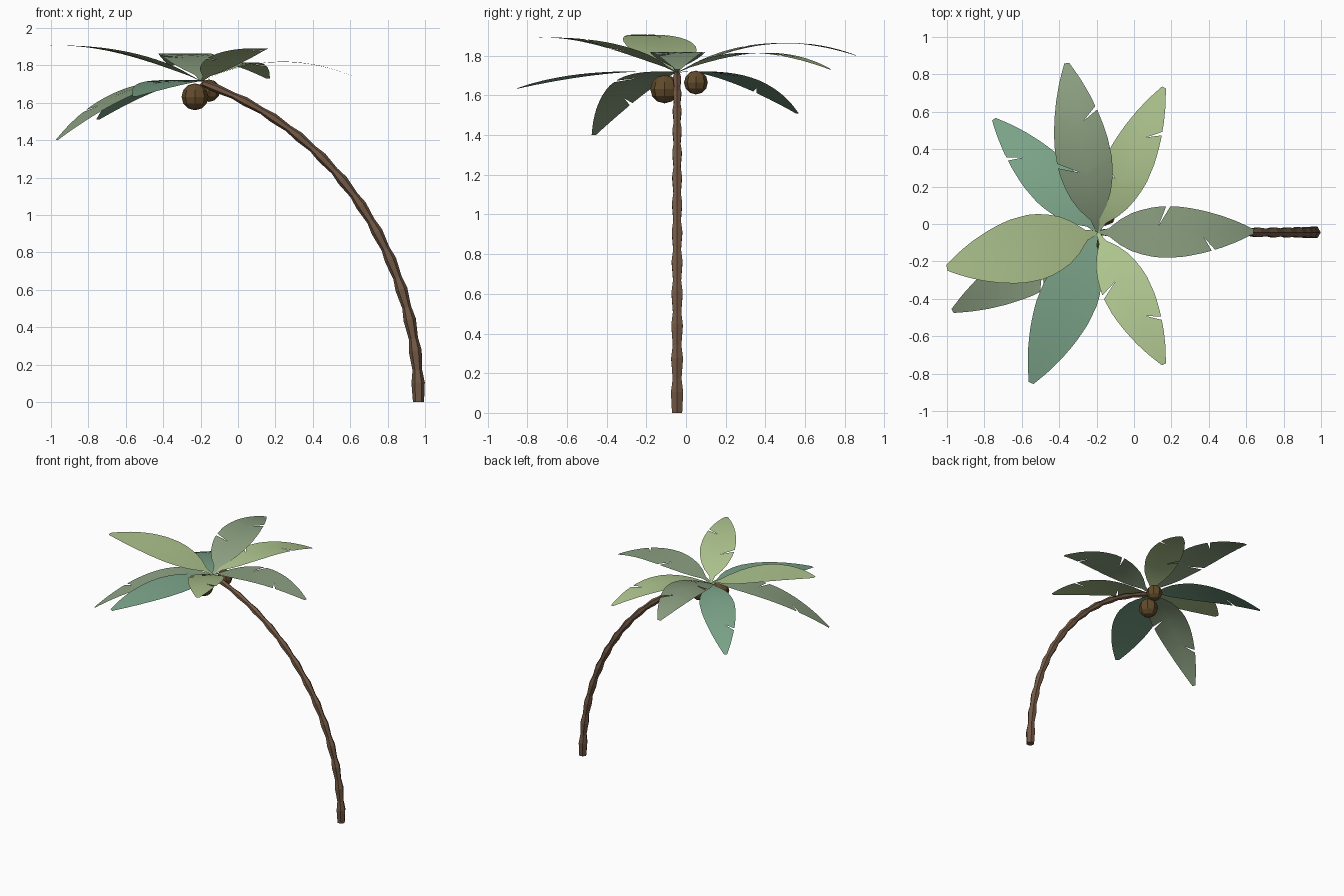
import bpy
import bmesh
import math
from mathutils import Vector

if "Cube" in bpy.data.objects:
    bpy.data.objects.remove(bpy.data.objects["Cube"])


def material(name, rgb):
    m = bpy.data.materials.new(name)
    m.diffuse_color = (*rgb, 1)
    m.use_nodes = True
    m.node_tree.nodes["Principled BSDF"].inputs["Base Color"].default_value = m.diffuse_color
    return m


BARK = material("bark", (0.17, 0.10, 0.06))
HUSK = material("husk", (0.12, 0.07, 0.025))
LIGHT = material("light_green", (0.42, 0.55, 0.27))
MID = material("mid_green", (0.26, 0.35, 0.22))
TEAL = material("teal_green", (0.20, 0.37, 0.25))


def finish(name, bm, mat, smooth=False):
    me = bpy.data.meshes.new(name)
    bm.to_mesh(me)
    bm.free()
    me.materials.append(mat)
    for p in me.polygons:
        p.use_smooth = smooth
    ob = bpy.data.objects.new(name, me)
    bpy.context.collection.objects.link(ob)
    return ob


# Trunk: hexagonal rings along a leaning curve, radius alternating per segment
P = [Vector(p) for p in ((0.965, -0.045, 0), (0.97, -0.045, 0.75),
                         (0.55, -0.045, 1.45), (-0.19, -0.045, 1.705))]


def path(t):
    s = 1 - t
    return s**3 * P[0] + 3*s*s*t * P[1] + 3*s*t*t * P[2] + t**3 * P[3]


def path_dir(t):
    s = 1 - t
    return (s*s * (P[1]-P[0]) + 2*s*t * (P[2]-P[1]) + t*t * (P[3]-P[2])).normalized()


SEGMENTS, SIDES = 13, 6
bm = bmesh.new()
rings = []
stations = [(0, 0.9)]
for i in range(SEGMENTS):
    stations += [((i + 0.6) / SEGMENTS, 1.1), ((i + 1) / SEGMENTS, 0.8)]
for t, f in stations:
    r = f * (0.033 - 0.012 * t)
    side = Vector((0, 1, 0))
    up = side.cross(path_dir(t)) if t else Vector((1, 0, 0))
    rings.append([bm.verts.new(path(t) + r * (math.cos(a) * up + math.sin(a) * side))
                  for a in (math.tau * k / SIDES for k in range(SIDES))])
for a, b in zip(rings, rings[1:]):
    for k in range(SIDES):
        n = (k + 1) % SIDES
        bm.faces.new((a[k], a[n], b[n], b[k]))
bm.faces.new(rings[0])
bm.faces.new(rings[-1])
bmesh.ops.recalc_face_normals(bm, faces=bm.faces)
finish("trunk", bm, BARK)

# Coconuts: low-poly faceted spheres
for i, (pos, r) in enumerate((((-0.23, -0.108, 1.632), 0.072),
                              ((-0.155, 0.05, 1.665), 0.060))):
    bm = bmesh.new()
    bmesh.ops.create_uvsphere(bm, u_segments=8, v_segments=6, radius=r)
    bmesh.ops.translate(bm, verts=bm.verts, vec=pos)
    finish(f"coconut_{i + 1}", bm, HUSK)

# Leaves: arched blades, level across, with narrow slits cut in from the edges
ROOT = Vector((-0.195, -0.045, 1.715))
OUTLINE = ((0, 0.05), (0.07, 0.14), (0.14, 0.48), (0.22, 0.74), (0.32, 0.93), (0.42, 1),
           (0.55, 0.97), (0.68, 0.82), (0.8, 0.61), (0.9, 0.38), (1, 0.09))


def outline(t):
    for (t0, w0), (t1, w1) in zip(OUTLINE, OUTLINE[1:]):
        if t <= t1:
            return w0 + (w1 - w0) * (t - t0) / (t1 - t0)
    return OUTLINE[-1][1]


def leaf(name, tip, z_mid, half, mat, slits=()):
    tip = Vector(tip)
    ctrl = (ROOT + tip) / 2
    ctrl.z = 2 * z_mid - (ROOT.z + tip.z) / 2
    d = tip - ROOT
    across = Vector((-d.y, d.x, 0)).normalized()

    def spine(t):
        return (1-t)**2 * ROOT + 2*t*(1-t) * ctrl + t*t * tip

    # extra rows of points at every slit
    gap = 0.012
    rows = [k / 18 for k in range(19)
            if all(abs(k / 18 - s) > 1.6 * gap for s, _ in slits)]
    for s, _ in slits:
        rows += [s - gap, s, s + gap]
    bm = bmesh.new()
    grid = []
    for t in sorted(rows):
        te = t + 0.36 * t * (1 - t)
        row = []
        for side in (1, 0, -1):
            if (t, side) in slits:
                u, f = t + 0.25 * (te - t), 0.25
            else:
                u, f = (te, 1) if side else (t, 0)
            row.append(bm.verts.new(spine(u) + across * side * f * half * outline(u)))
        grid.append(row)
    for a, b in zip(grid, grid[1:]):
        for k in (0, 1):
            bm.faces.new((a[k], a[k+1], b[k+1], b[k]))
    finish(name, bm, mat, smooth=True)


L, R = 1, -1
leaf("leaf_right", (0.64, -0.04, 1.73), 1.82, 0.138, MID, ((0.37, L), (0.66, R)))
leaf("leaf_back_right", (0.16, 0.73, 1.73), 1.815, 0.128, LIGHT, ((0.33, L), (0.65, R)))
leaf("leaf_back", (-0.36, 0.86, 1.80), 1.86, 0.148, MID, ((0.34, L), (0.63, R)))
leaf("leaf_back_left", (-0.75, 0.56, 1.51), 1.685, 0.13, TEAL, ((0.67, L),))
leaf("leaf_left", (-1.0, -0.235, 1.905), 1.865, 0.178, LIGHT)
leaf("leaf_front_left", (-0.97, -0.465, 1.40), 1.66, 0.135, MID, ((0.38, L), (0.67, R)))
leaf("leaf_front", (-0.55, -0.85, 1.635), 1.71, 0.155, TEAL)
leaf("leaf_front_right", (0.16, -0.75, 1.89), 1.855, 0.13, LIGHT, ((0.33, R), (0.63, L)))
